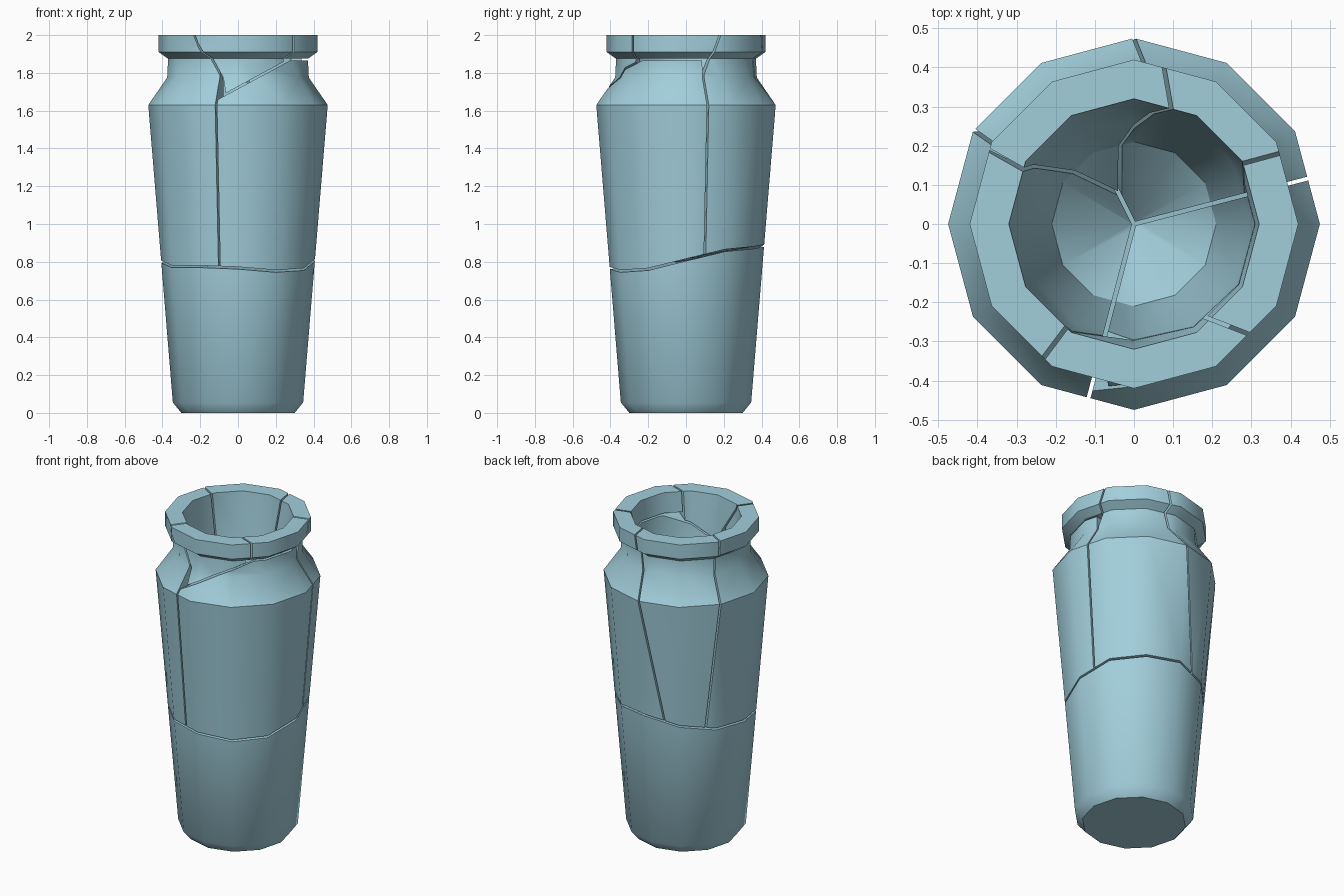
import bpy, bmesh
from math import cos, sin, radians
from mathutils import Vector

if "Cube" in bpy.data.objects:
    bpy.data.objects.remove(bpy.data.objects["Cube"])

SIDES = 12
GAP = 0.005  # half width of every crack

mat = bpy.data.materials.new("glaze")
mat.diffuse_color = (0.36, 0.62, 0.71, 1)
mat.use_nodes = True
mat.node_tree.nodes["Principled BSDF"].inputs["Base Color"].default_value = mat.diffuse_color

# wavy horizontal crack: height at each 30 degree corner
CRACK = [0.81, 0.86, 0.875, 0.885, 0.845, 0.81, 0.80, 0.775, 0.775, 0.767, 0.75, 0.76]


def body_radius(z):
    return 0.345 + 0.13 * (z - 0.055) / 1.575


def crack_ring(offset):
    return [(body_radius(z + offset), z + offset) for z in CRACK]


def lathe(profile):
    """Revolve (r, z) rows; a row may be a list with one (r, z) per corner."""
    bm = bmesh.new()
    rings = []
    for row in profile:
        row = row if isinstance(row, list) else [row] * SIDES
        if row[0][0] == 0:
            rings.append([bm.verts.new((0, 0, row[0][1]))] * SIDES)
        else:
            rings.append([bm.verts.new((r * cos(radians(30 * i)), r * sin(radians(30 * i)), z))
                          for i, (r, z) in enumerate(row)])
    for a, b in zip(rings, rings[1:]):
        for i in range(SIDES):
            j = (i + 1) % SIDES
            bm.faces.new(list(dict.fromkeys((a[i], a[j], b[j], b[i]))))
    return bm


def finish(name, bm):
    bmesh.ops.recalc_face_normals(bm, faces=bm.faces)
    mesh = bpy.data.meshes.new(name)
    bm.to_mesh(mesh)
    bm.free()
    ob = bpy.data.objects.new(name, mesh)
    bpy.context.collection.objects.link(ob)
    mesh.materials.append(mat)
    bpy.ops.object.select_all(action='DESELECT')
    ob.select_set(True)
    bpy.context.view_layer.objects.active = ob
    bpy.ops.object.shade_smooth_by_angle(angle=radians(34))


def shard(name, inside, planes):
    """Cut the upper vase down to the side of each plane that holds 'inside'."""
    bm = lathe(UPPER)
    for p in planes:
        a, b, c = (Vector(v) for v in p)
        n = (b - a).cross(c - a).normalized()
        if n.dot(Vector(inside) - a) < 0:
            n = -n
        cut = bmesh.ops.bisect_plane(bm, geom=bm.verts[:] + bm.edges[:] + bm.faces[:], dist=1e-6,
                                     plane_co=a + n * GAP, plane_no=n, clear_inner=True)
        edges = [e for e in cut["geom_cut"] if isinstance(e, bmesh.types.BMEdge)]
        if edges:
            bmesh.ops.edgeloop_fill(bm, edges=edges)
    finish(name, bm)


# upper vase: outer wall, shoulder, neck, rim and hollow
UPPER = [(0, 0.82), crack_ring(0.006), (0.475, 1.63), (0.375, 1.775), (0.37, 1.875),
         (0.42, 1.91), (0.42, 2.0), (0.32, 2.0), (0.295, 1.7), (0.21, 1.15), (0, 0.93)]

# base
finish("vase_base", lathe([(0, 0), (0.30, 0), (0.345, 0.055), crack_ring(-0.006), (0, 0.808)]))

# crack planes, each through three points
RIGHT = ((0, 0, 1), (0.44, 0.115, 1), (0, 0, 2))
FRONT = ((0, 0, 1), (-0.115, -0.44, 1), (0, 0, 2))
MIDDLE = ((0, 0, 1), (-0.04, 0.08, 1), (0, 0, 2))
BACK = ((-0.04, 0.08, 1), (0, 0.475, 1.63), (-0.12, 0.39, 0.85))
LEFT = ((-0.04, 0.08, 1), (-0.41, 0.24, 1.63), (-0.32, 0.25, 0.85))
RIM_RIGHT = ((0, 0, 1.8), (0.37, 0.1, 1.8), (0, 0.08, 2))
RIM_FRONT = ((-0.1, -0.37, 1.78), (-0.17, -0.26, 2), (-0.23, -0.34, 2))
RIM_SPLIT = ((0.2, -0.245, 2), (0.29, -0.28, 2), (0.2, -0.245, 1))
CHIP_SLOPE = ((0.27, -0.26, 1.868), (-0.115, -0.44, 1.66), (0.27, 0, 1.868))
CHIP_LEVEL = ((0, 0, 1.87), (1, 0, 1.87), (0, 1, 1.87))
HALF = ((0.03, 0, 1), (0.03, 1, 1), (0.03, 0, 2))

# wall pieces
shard("wall_front_right", (0.25, -0.25, 1.2), [RIGHT, FRONT, CHIP_LEVEL, CHIP_SLOPE])
shard("wall_back_right", (0.25, 0.3, 1.5), [RIGHT, BACK, MIDDLE, RIM_RIGHT])
shard("wall_back_left", (-0.2, 0.33, 1.6), [BACK, LEFT])
shard("wall_left", (-0.35, -0.1, 1.4), [FRONT, LEFT, MIDDLE, RIM_FRONT])

# rim pieces above the front right wall
shard("rim_front", (0, -0.37, 1.95), [RIM_SPLIT, RIM_FRONT, CHIP_SLOPE])
shard("rim_right", (0.37, -0.05, 1.95), [HALF, RIM_SPLIT, RIM_RIGHT, CHIP_LEVEL])
